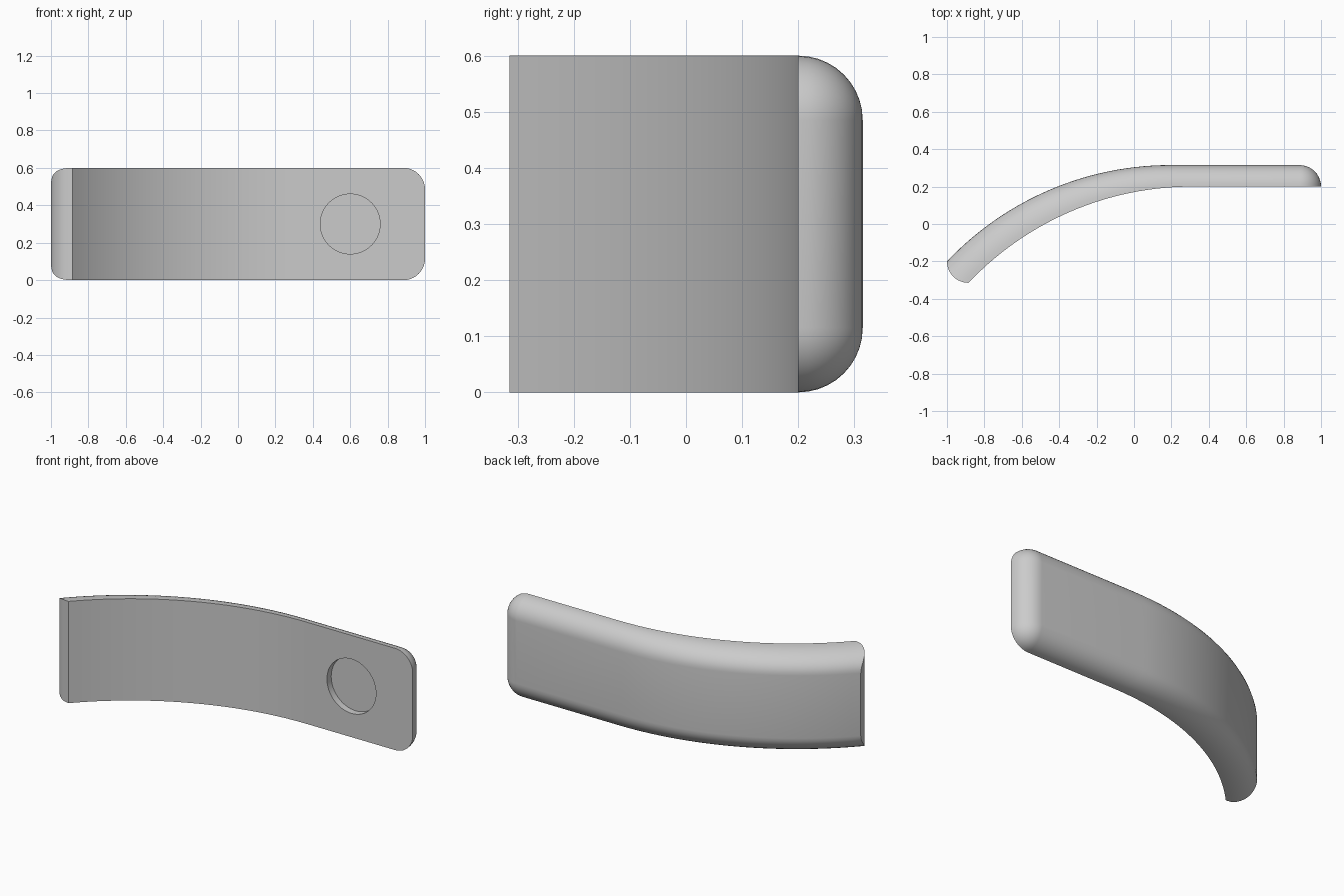
import bpy, bmesh
from math import sin, cos, asin, atan2, pi, sqrt

cube = bpy.data.objects.get("Cube")
if cube:
    bpy.data.objects.remove(cube, do_unlink=True)

HEIGHT = 0.6        # band height
R = 0.115           # edge rounding, equal to the thickness
LAYERS, BEND, CORNER = 10, 28, 10

grey = bpy.data.materials.new("plain_grey")
grey.use_nodes = True
colour = (0.6, 0.6, 0.6, 1)
grey.diffuse_color = colour
grey.node_tree.nodes["Principled BSDF"].inputs["Base Color"].default_value = colour


def half_outline(t):
    """Upper outline of one layer, from the bent end to the rounded end."""
    d = sin(t)
    y = 0.2 + R * d
    z = HEIGHT - R + R * cos(t)
    # bent part: arc tangent to the straight part, ending on a rounded tip
    a = pi / 4 + asin((2 * d - 1) / sqrt(2))
    end_x, end_y = -1 + R - R * sin(a), -0.2 - R * cos(a)
    start_x = 0.31 - R * d
    sweep = 2 * atan2(y - end_y, start_x - end_x)
    radius = (start_x - end_x) / sin(sweep)
    pts = []
    for i in range(BEND + 1):
        b = sweep * (1 - i / BEND)
        pts.append((start_x - radius * sin(b), y - radius * (1 - cos(b)), z))
    # rounded corner at the straight end
    for i in range(CORNER + 1):
        b = pi / 2 * (1 - i / CORNER)
        pts.append((1 - R + R * cos(t) * cos(b), y, HEIGHT - R + R * cos(t) * sin(b)))
    return pts


# Band: nested outlines from the flat front to the domed back
bm = bmesh.new()
loops = []
for k in range(LAYERS + 1):
    top = half_outline(pi / 2 * k / LAYERS)
    bottom = [(x, y, HEIGHT - z) for x, y, z in reversed(top)]
    loops.append([bm.verts.new(p) for p in top + bottom])
n = len(loops[0])
for lower, upper in zip(loops, loops[1:]):
    for j in range(n):
        m = (j + 1) % n
        bm.faces.new((lower[j], lower[m], upper[m], upper[j]))
for loop in (loops[0], loops[-1]):
    for j in range(n // 2 - 1):
        bm.faces.new((loop[j], loop[j + 1], loop[n - 2 - j], loop[n - 1 - j]))
bmesh.ops.remove_doubles(bm, verts=bm.verts, dist=1e-5)
bmesh.ops.recalc_face_normals(bm, faces=bm.faces)
mesh = bpy.data.meshes.new("curved_band")
bm.to_mesh(mesh)
bm.free()
band = bpy.data.objects.new("curved_band", mesh)
bpy.context.collection.objects.link(band)
mesh.materials.append(grey)

# Shallow round recess in the front
bpy.ops.mesh.primitive_cylinder_add(vertices=64, radius=0.16, depth=0.14,
                                    location=(0.6, 0.17, 0.3), rotation=(pi / 2, 0, 0))
cutter = bpy.context.object
cutter.name = "recess_cutter"
cutter.hide_render = True
cutter.data.materials.append(grey)
cut = band.modifiers.new("recess", "BOOLEAN")
cut.operation = "DIFFERENCE"
cut.object = cutter
bpy.ops.object.select_all(action="DESELECT")
band.select_set(True)
bpy.context.view_layer.objects.active = band
bpy.ops.object.modifier_apply(modifier=cut.name)
bpy.data.objects.remove(cutter, do_unlink=True)

bpy.ops.object.shade_smooth_by_angle(angle=pi / 6)
